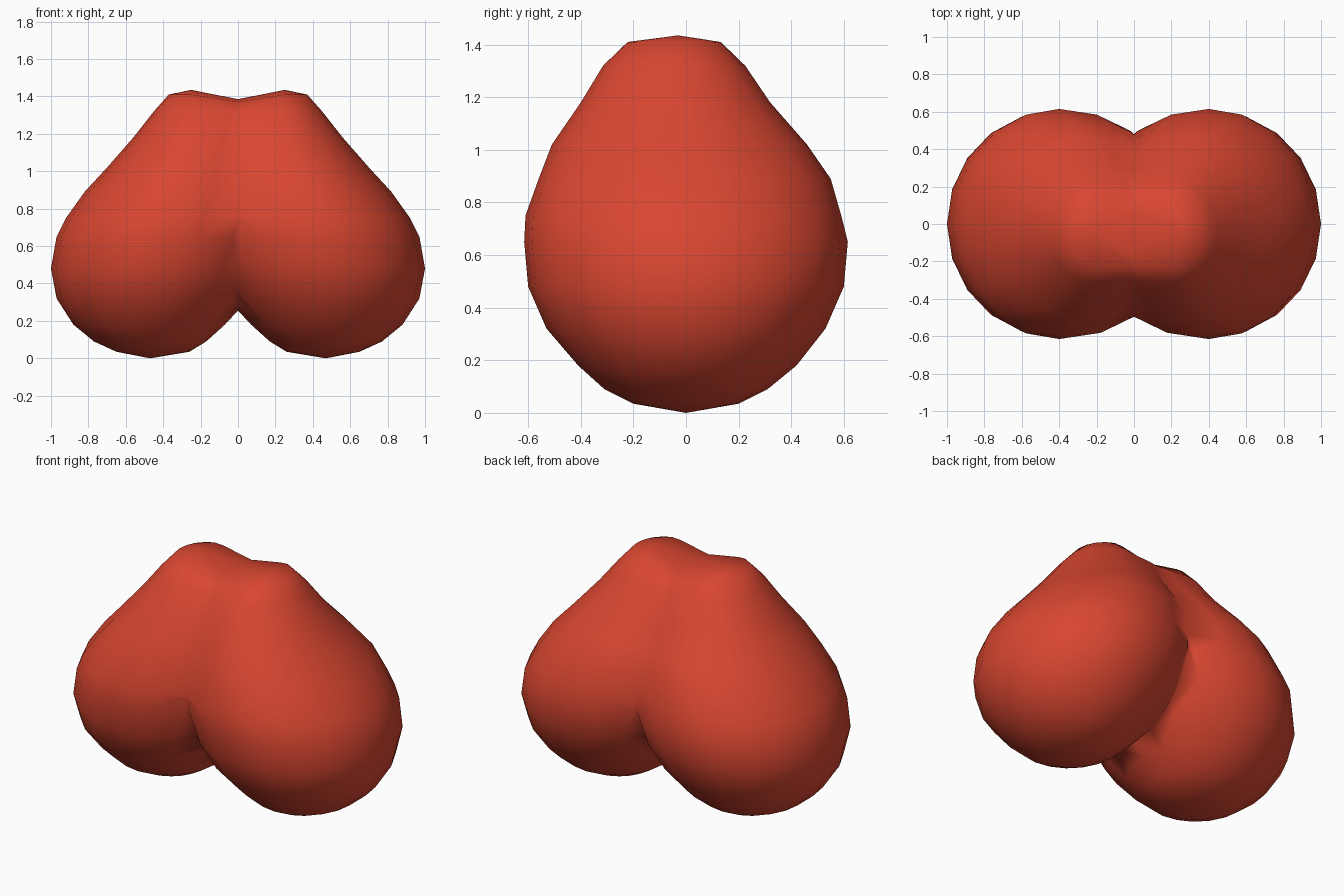
import bpy
import bmesh
from math import cos, sin, tau, radians

cube = bpy.data.objects.get("Cube")
if cube:
    bpy.data.objects.remove(cube)

SIDES = 20

# Level rings of one lobe: height, outer x, centre x, inner x, front y, back y
RINGS = [
    (0.035, 0.65, 0.47, 0.26, -0.20, 0.20),
    (0.09, 0.77, 0.47, 0.17, -0.31, 0.31),
    (0.18, 0.88, 0.46, 0.07, -0.41, 0.42),
    (0.32, 0.97, 0.45, -0.06, -0.53, 0.53),
    (0.48, 1.00, 0.43, -0.17, -0.60, 0.60),
    (0.65, 0.97, 0.40, -0.25, -0.615, 0.615),
    (0.75, 0.92, 0.37, -0.26, -0.61, 0.59),
    (0.89, 0.82, 0.33, -0.26, -0.56, 0.55),
    (1.02, 0.70, 0.28, -0.26, -0.51, 0.46),
    (1.18, 0.56, 0.24, -0.29, -0.40, 0.32),
    (1.32, 0.45, 0.21, -0.33, -0.315, 0.225),
    (1.41, 0.37, 0.20, -0.40, -0.23, 0.14),
]


def ring_point(ring, i):
    z, outer, centre, inner, front, back = ring
    c, s = cos(tau * i / SIDES), sin(tau * i / SIDES)
    mid, half = (front + back) / 2, (back - front) / 2
    x = centre + c * (outer - centre if c > 0 else centre - inner)
    # The flat top sinks into a shallow saddle at the middle
    if z > 1.4:
        z -= 0.04 * max(0, 1 - x / 0.25)
    return x, mid + s * half, z


# One lobe, lofted from the rings and closed at both ends
bm = bmesh.new()
loops = [[bm.verts.new(ring_point(r, i)) for i in range(SIDES)] for r in RINGS]
bottom = bm.verts.new((0.47, 0, 0))
top = bm.verts.new((0.25, -0.03, 1.435))
for i in range(SIDES):
    j = (i + 1) % SIDES
    for low, high in zip(loops, loops[1:]):
        bm.faces.new((low[i], low[j], high[j], high[i]))
    bm.faces.new((bottom, loops[0][j], loops[0][i]))
    bm.faces.new((top, loops[-1][i], loops[-1][j]))

# Cut at the middle plane, then mirror to weld the two lobes together
bmesh.ops.bisect_plane(bm, geom=bm.verts[:] + bm.edges[:] + bm.faces[:],
                       plane_co=(0, 0, 0), plane_no=(1, 0, 0), clear_inner=True)
bmesh.ops.recalc_face_normals(bm, faces=bm.faces)
mesh = bpy.data.meshes.new("twin_lobes")
bm.to_mesh(mesh)
bm.free()
body = bpy.data.objects.new("twin_lobes", mesh)
bpy.context.collection.objects.link(body)

red = bpy.data.materials.new("warm_red")
red.use_nodes = True
red.diffuse_color = (0.69, 0.062, 0.03, 1)
red.node_tree.nodes["Principled BSDF"].inputs["Base Color"].default_value = red.diffuse_color
mesh.materials.append(red)

bpy.ops.object.select_all(action='DESELECT')
body.select_set(True)
bpy.context.view_layer.objects.active = body
mirror = body.modifiers.new("mirror", 'MIRROR')
mirror.use_clip = True
bpy.ops.object.modifier_apply(modifier="mirror")

# Smooth all over, with only the deep lower cleft kept sharp
bpy.ops.object.shade_smooth_by_angle(angle=radians(85))
